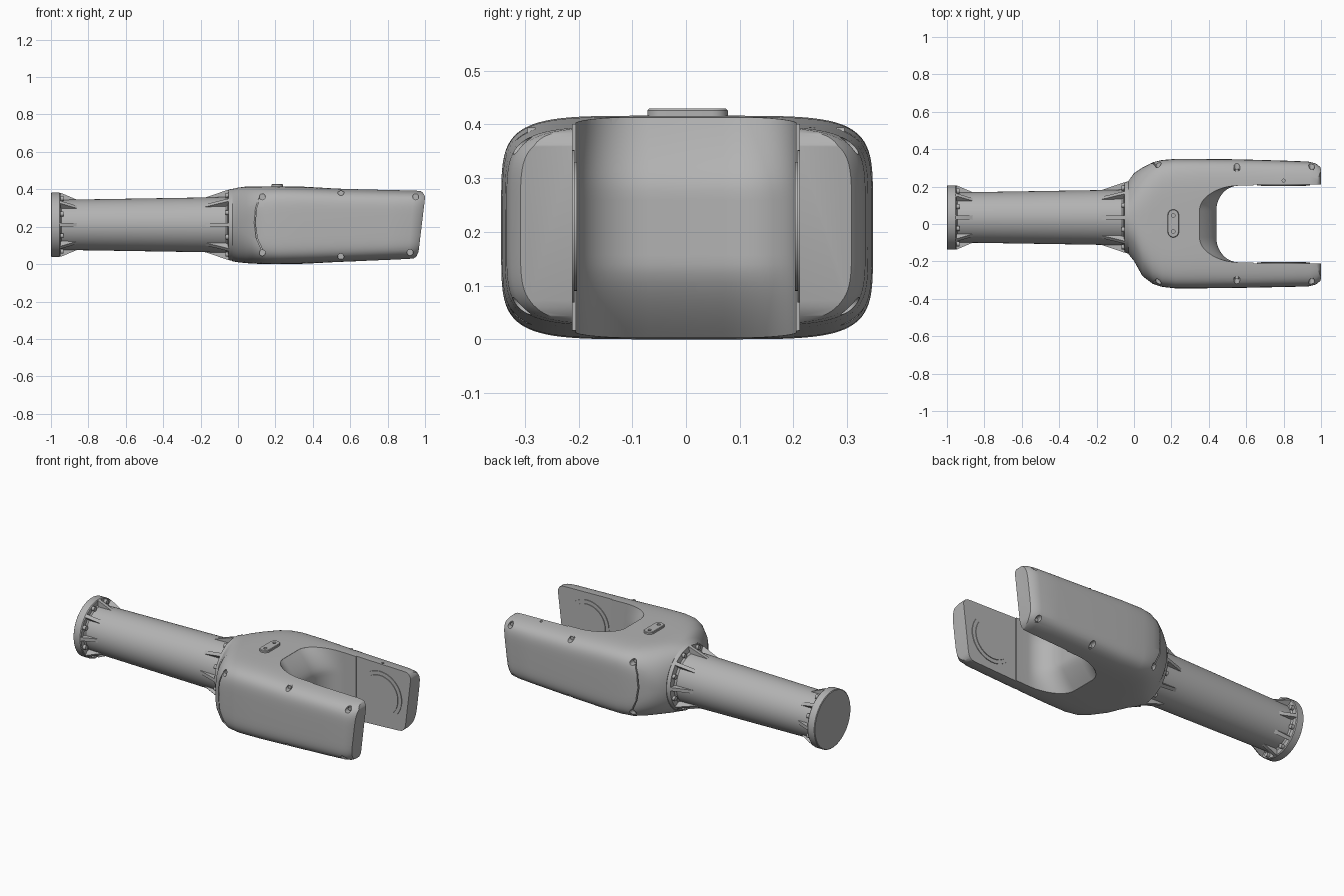
import bpy, bmesh, math

old = bpy.data.objects.get("Cube")
if old:
    bpy.data.objects.remove(old, do_unlink=True)

grey = bpy.data.materials.new("cast_grey")
grey.use_nodes = True
colour = (0.45, 0.45, 0.45, 1)
grey.diffuse_color = colour
grey.node_tree.nodes["Principled BSDF"].inputs["Base Color"].default_value = colour

AXIS_Y, AXIS_Z = 0.035, 0.21  # centre line of the tube


def loft(name, rings):
    """Solid skinned over closed rings of equal point count."""
    bm = bmesh.new()
    rows = [[bm.verts.new(p) for p in ring] for ring in rings]
    n = len(rows[0])
    for a, b in zip(rows, rows[1:]):
        for i in range(n):
            j = (i + 1) % n
            bm.faces.new((a[i], a[j], b[j], b[i]))
    bm.faces.new(rows[0])
    bm.faces.new(rows[-1])
    bmesh.ops.recalc_face_normals(bm, faces=bm.faces)
    mesh = bpy.data.meshes.new(name)
    bm.to_mesh(mesh)
    bm.free()
    mesh.materials.append(grey)
    ob = bpy.data.objects.new(name, mesh)
    bpy.context.collection.objects.link(ob)
    return ob


def side_prism(name, outline, y0, y1):
    return loft(name, [[(x, y, z) for x, z in outline] for y in (y0, y1)])


def circle(r, n):
    steps = [math.tau * i / n for i in range(n)]
    return [(r * math.cos(t), r * math.sin(t)) for t in steps]


def y_disc(name, x, z, r, y0, y1, n=24):
    return side_prism(name, [(x + a, z + b) for a, b in circle(r, n)], y0, y1)


def x_turned(name, profile, y=AXIS_Y, z=AXIS_Z, n=64):
    return loft(name, [[(x, y + a, z + b) for a, b in circle(r, n)] for x, r in profile])


def cut(target, cutter, mode="DIFFERENCE"):
    cutter.hide_render = True
    mod = target.modifiers.new("cut", "BOOLEAN")
    mod.operation, mod.solver, mod.object = mode, "EXACT", cutter
    bpy.context.view_layer.objects.active = target
    bpy.ops.object.modifier_apply(modifier=mod.name)
    bpy.data.objects.remove(cutter, do_unlink=True)


# Body: round neck swelling into a wide barrel section, with a slanted tip
def section(x, cy, half, low, high, power, n=96):
    ring = []
    mid, tall = (low + high) / 2, (high - low) / 2
    for i in range(n):
        t = math.tau * (i + 0.5) / n
        c, s = math.cos(t), math.sin(t)
        y = cy + half * math.copysign(abs(c) ** (2 / power), c)
        z = mid + tall * math.copysign(abs(s) ** (2 / power), s)
        lean = max(0, min(1, (x - 0.8) / 0.2))
        ring.append((x - 0.12 * lean * (0.38 - z), y, z))
    return ring


stations = [
    (-0.03, 0.035, 0.195, 0.015, 0.402, 2),
    (0.0, 0.037, 0.235, 0.01, 0.409, 2.3),
    (0.045, 0.012, 0.29, 0.005, 0.415, 3),
    (0.1, 0.005, 0.325, 0.002, 0.416, 4),
    (0.15, 0.003, 0.339, 0, 0.416, 5),
    (0.22, 0.002, 0.346, 0, 0.416, 5.5),
    (0.35, 0.002, 0.346, 0.002, 0.414, 5.5),
    (0.55, 0.002, 0.344, 0.01, 0.405, 5.5),
    (0.8, 0.001, 0.338, 0.02, 0.399, 5.5),
    (0.94, 0, 0.334, 0.025, 0.396, 5.5),
    (0.98, 0, 0.325, 0.028, 0.394, 5.5),
    (1.003, 0, 0.308, 0.035, 0.389, 5.5),
]
body = loft("fork_body", [section(*s) for s in stations])

# Rounded corners of the fork tips
tip = [(-0.5, -0.5), (0.9, -0.5), (0.9, 0.02), (0.94, 0.03), (0.955, 0.043), (0.963, 0.06),
       (0.978, 0.12), (1.005, 0.33), (1.0, 0.362), (0.988, 0.383), (0.965, 0.397),
       (0.9, 0.41), (0.9, 0.9), (-0.5, 0.9)]
cut(body, side_prism("tip_trim", tip, -0.6, 0.6), "INTERSECT")


# Slot between the arms, its rear wall flaring back at the top and bottom
def slot_ring(z):
    flare = max(0, min(1, (abs(z - 0.208) - 0.07) / 0.135))
    back = 0.44 - 0.09 * flare ** 1.5
    arc = []
    for i in range(13):
        a = math.pi / 2 * i / 12
        arc.append((0.56 - (0.56 - back) * math.cos(a), 0.07 + 0.135 * math.sin(a)))
    arc.append((1.3, 0.205))
    return [(x, y, z) for x, y in arc] + [(x, -y, z) for x, y in reversed(arc)]


levels = [-0.1] + [0.003 + 0.41 * i / 24 for i in range(25)] + [0.6]
cut(body, loft("slot_cutter", [slot_ring(z) for z in levels]))
recess = [(0.64, -0.2), (1.3, -0.2), (1.3, 0.7), (0.64, 0.7)]
cut(body, side_prism("recess_cutter", recess, -0.211, 0.211))

# Cover seams and screw pockets on both arms
seam = [(0.115, 0.365), (0.093, 0.3), (0.086, 0.22), (0.097, 0.14), (0.135, 0.055)]
seam += [(x + 0.006, z) for x, z in reversed(seam)]
screws = [(0.13, 0.36), (0.55, 0.383), (0.95, 0.36), (0.13, 0.06), (0.55, 0.04), (0.92, 0.062)]
for side, label in ((1, "left"), (-1, "right")):
    cut(body, side_prism("seam_cutter", seam, side * 0.305, side * 0.5))
    for x, z in screws:
        cut(body, y_disc("pocket_cutter", x, z, 0.016, side * 0.287, side * 0.5))
        y_disc(label + "_cover_screw", x, z, 0.011, side * 0.28, side * 0.295, 16)
    # Bearing pads on the inner faces
    y_disc(label + "_bearing_ring", 0.8, 0.21, 0.142, side * 0.22, side * 0.207, 64)
    y_disc(label + "_bearing_cap", 0.8, 0.21, 0.12, side * 0.22, side * 0.203, 64)

# Small hole on top of the left arm
hole = circle(0.008, 16)
cut(body, loft("hole_cutter", [[(0.8 + a, 0.232 + b, z) for a, b in hole] for z in (0.37, 0.5)]))


# Tag plate on the top, with two holes
def pill(z, r):
    ring = []
    for i in range(24):
        t = math.pi * (i if i < 12 else i - 1) / 11 if i < 12 else math.pi * (i - 1) / 11
        shift = 0.045 if i < 12 else -0.045
        if i >= 12:
            t = math.pi + math.pi * (i - 12) / 11
        ring.append((0.21 + r * math.cos(t), 0.003 + shift + r * math.sin(t), z))
    return ring


plate = loft("tag_plate", [pill(0.405, 0.03), pill(0.426, 0.03), pill(0.429, 0.027)])
for y in (-0.04, 0.046):
    cut(plate, loft("plate_hole", [[(0.21 + a, y + b, z) for a, b in circle(0.01, 16)]
                                   for z in (0.42, 0.5)]))

# Tube with its end flange and the collar against the body
x_turned("tube", [(-1, 0.168), (-0.997, 0.172), (-0.955, 0.172), (-0.95, 0.168), (-0.95, 0.142),
                  (-0.943, 0.134), (-0.2, 0.146), (-0.065, 0.149), (-0.055, 0.157),
                  (-0.05, 0.186), (-0.045, 0.19), (-0.02, 0.194)])


# Eight gussets and bolts around each end of the tube
def gusset(name, profile, angle):
    c, s = math.cos(angle), math.sin(angle)
    loft(name, [[(x, AXIS_Y + r * c - w * s, AXIS_Z + r * s + w * c) for x, r in profile]
                for w in (-0.01, 0.01)])


for i in range(8):
    angle = math.tau * i / 8
    gusset("flange_gusset", [(-0.96, 0.12), (-0.96, 0.17), (-0.945, 0.17), (-0.86, 0.134),
                             (-0.86, 0.12)], angle)
    gusset("neck_gusset", [(-0.03, 0.13), (-0.03, 0.19), (-0.055, 0.187), (-0.175, 0.146),
                           (-0.175, 0.13)], angle)
    between = angle + math.pi / 8
    c, s = math.cos(between), math.sin(between)
    for name, x0, x1, r in (("flange_bolt", -0.96, -0.932, 0.153), ("neck_bolt", -0.04, -0.068, 0.17)):
        x_turned(name, [(x0, 0.013), (x1, 0.013)], AXIS_Y + r * c, AXIS_Z + r * s, 16)

# Smooth shading with sharp edges kept
bpy.ops.object.select_all(action="DESELECT")
for ob in bpy.context.collection.objects:
    if ob.type == "MESH":
        ob.select_set(True)
bpy.context.view_layer.objects.active = body
bpy.ops.object.shade_smooth_by_angle(angle=math.radians(32))
